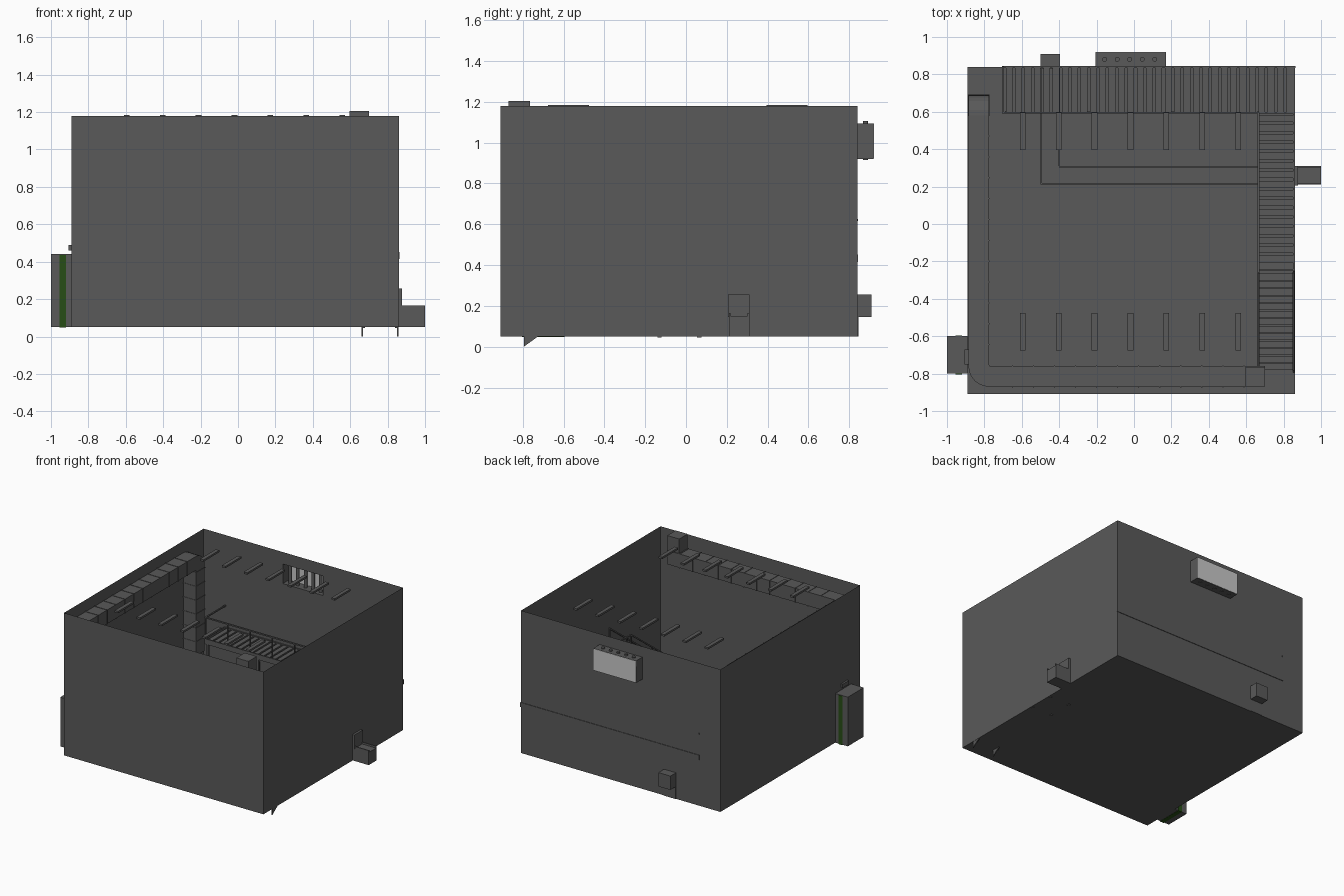
import bpy, bmesh, math
from mathutils import Vector, Matrix

if "Cube" in bpy.data.objects:
    bpy.data.objects.remove(bpy.data.objects["Cube"])

def material(name, rgb):
    m = bpy.data.materials.new(name)
    m.diffuse_color = (*rgb, 1)
    m.use_nodes = True
    m.node_tree.nodes["Principled BSDF"].inputs["Base Color"].default_value = m.diffuse_color
    return m

GREY = material("dark_grey", (0.10, 0.10, 0.10))
PALE = material("pale_grey", (0.58, 0.58, 0.58))
GREEN = material("door_green", (0.02, 0.075, 0.008))

class Part:
    """Collects boxes, quads, prisms and bars into one named object."""
    def __init__(self, name, mat=GREY):
        self.name, self.mat, self.bm = name, mat, bmesh.new()

    def box(self, x0, x1, y0, y1, z0, z1):
        m = Matrix.Translation(((x0+x1)/2, (y0+y1)/2, (z0+z1)/2)) @ Matrix.Diagonal((x1-x0, y1-y0, z1-z0, 1))
        bmesh.ops.create_cube(self.bm, size=1, matrix=m)
        return self

    def bar(self, a, b, t=0.01):
        a, b = Vector(a), Vector(b)
        d = b - a
        m = Matrix.Translation((a+b)/2) @ d.to_track_quat('Z', 'Y').to_matrix().to_4x4() @ Matrix.Diagonal((t, t, d.length, 1))
        bmesh.ops.create_cube(self.bm, size=1, matrix=m)
        return self

    def quad(self, *pts):
        self.bm.faces.new([self.bm.verts.new(p) for p in pts])
        return self

    def prism(self, pts, offset):
        f = self.bm.faces.new([self.bm.verts.new(p) for p in pts])
        r = bmesh.ops.extrude_face_region(self.bm, geom=[f])
        bmesh.ops.translate(self.bm, vec=offset, verts=[v for v in r["geom"] if isinstance(v, bmesh.types.BMVert)])
        bmesh.ops.recalc_face_normals(self.bm, faces=self.bm.faces)
        return self

    def done(self):
        me = bpy.data.meshes.new(self.name)
        self.bm.to_mesh(me)
        self.bm.free()
        me.materials.append(self.mat)
        ob = bpy.data.objects.new(self.name, me)
        bpy.context.collection.objects.link(ob)
        return ob

X0, X1, Y0, Y1, Z0, Z1 = -0.89, 0.86, -0.91, 0.84, 0.05, 1.18

# Room shell: thin sheets, with openings built from strips around a hole
def wall(name, axis, pos, u0, u1, hole=None):
    p = Part(name)
    def sheet(a, b, c, d):
        if b - a > 1e-4 and d - c > 1e-4:
            pts = [(a, c), (b, c), (b, d), (a, d)]
            p.quad(*[(pos, u, z) if axis == 'x' else (u, pos, z) for u, z in pts])
    if hole:
        h0, h1, g0, g1 = hole
        sheet(u0, h0, Z0, Z1); sheet(h1, u1, Z0, Z1)
        sheet(h0, h1, Z0, g0); sheet(h0, h1, g1, Z1)
    else:
        sheet(u0, u1, Z0, Z1)
    p.done()

wall("front_wall", 'y', Y0, X0, X1)
wall("back_wall", 'y', Y1, X0, X1, (-0.195, 0.165, 0.93, 1.09))
wall("left_wall", 'x', X0, Y0, Y1, (-0.79, -0.61, Z0, 0.43))
wall("right_wall", 'x', X1, Y0, Y1)
Part("floor").quad((X0, Y0, Z0), (X1, Y0, Z0), (X1, Y1, Z0), (X0, Y1, Z0)).done()

# Window bay with pale pane and round bars
bay = Part("window_bay")
bay.box(-0.205, 0.17, Y1, 0.918, 0.92, 0.93).box(-0.205, 0.17, Y1, 0.918, 1.085, 1.095)
bay.box(-0.205, -0.195, Y1, 0.918, 0.92, 1.095).box(0.16, 0.17, Y1, 0.918, 0.92, 1.095)
bay.done()
Part("window_pane", PALE).box(-0.205, 0.17, 0.914, 0.92, 0.922, 1.093).done()
bars = Part("window_bars")
for i in range(5):
    bmesh.ops.create_cone(bars.bm, cap_ends=True, segments=12, radius1=0.013, radius2=0.013, depth=0.19,
                          matrix=Matrix.Translation((-0.157 + i*0.067, 0.88, 1.01)))
bars.done()

# Entrance recess on the left with green door
rec = Part("door_recess")
rec.box(-1, X0, -0.80, -0.79, Z0, 0.44).box(-1, X0, -0.61, -0.60, Z0, 0.44)
rec.box(-1, X0, -0.80, -0.60, 0.43, 0.44).box(-1, -0.99, -0.80, -0.60, Z0, 0.44).box(-1, X0, -0.80, -0.60, Z0, 0.055)
rec.done()
Part("door", GREEN).box(-0.955, -0.92, -0.804, -0.596, 0.048, 0.437).done()
Part("door_lamp").box(-0.905, -0.875, -0.75, -0.67, 0.46, 0.49).done()

# Ceiling light strips
strips = Part("light_strips")
for i in range(7):
    x = -0.595 + i*0.192
    for y in (-0.575, 0.495):
        strips.box(x-0.015, x+0.015, y-0.1, y+0.1, 1.17, 1.185)
strips.done()

# Air duct: left run, elbow down, rounded corner, front run, riser
def fan(cx, cy, r, a0):
    return [(cx, cy)] + [(cx + r*math.cos(a0 + k*math.pi/12), cy + r*math.sin(a0 + k*math.pi/12)) for k in range(7)]

duct = Part("air_duct")
duct.box(-0.885, -0.775, -0.755, 0.58, 0.98, 1.09)
duct.prism([(-0.885, y, z) for y, z in fan(0.58, 0.98, 0.11, 0)], (0.11, 0, 0))
duct.box(-0.885, -0.775, 0.58, 0.69, 0.30, 0.98)
duct.prism([(x, y, 0.98) for x, y in fan(-0.775, -0.76, 0.11, math.pi)], (0, 0, 0.11))
duct.box(-0.775, 0.70, -0.87, -0.76, 0.98, 1.09)
duct.box(0.595, 0.70, -0.87, -0.765, 1.09, 1.205)
duct.done()
seams = Part("duct_seams")
for i in range(12):
    y = 0.47 - i*0.1115
    seams.box(-0.888, -0.772, y-0.003, y+0.003, 0.977, 1.093)
    x = -0.65 + i*0.1125
    if x < 0.6:
        seams.box(x-0.003, x+0.003, -0.873, -0.757, 0.977, 1.093)
for i in range(6):
    z = 0.41 + i*0.11
    seams.box(-0.888, -0.772, 0.577, 0.693, z-0.003, z+0.003)
seams.done()

# Walkway deck: frame beams and slats along the back and right walls
frame = Part("walkway_frame")
frame.box(-0.705, X1, 0.59, 0.60, 0.41, 0.452).box(-0.705, 0.864, 0.834, 0.844, 0.415, 0.452)
frame.box(-0.705, -0.695, 0.59, Y1, 0.41, 0.452)
frame.box(0.66, 0.67, -0.25, 0.60, 0.41, 0.452).box(0.85, X1, -0.25, Y1, 0.41, 0.452)
frame.box(0.66, X1, -0.25, -0.24, 0.41, 0.452)
frame.done()
slats = Part("walkway_slats")
for i in range(31):
    x = -0.685 + i*0.05
    slats.box(x, x+0.036, 0.60, 0.835, 0.435, 0.446)
for i in range(16):
    y = 0.545 - i*0.05
    slats.box(0.67, 0.85, y, y+0.036, 0.435, 0.446)
slats.done()

# Support legs
legs = Part("walkway_legs")
for x in (-0.69, -0.25, 0.2, 0.66):
    legs.box(x, x+0.015, 0.59, 0.605, Z0, 0.42)
for y in (-0.13, 0.065):
    for x in (0.665, 0.84):
        legs.box(x, x+0.015, y-0.01, y+0.01, 0.045, 0.42)
legs.done()

# Stairs: side boards reach below the floor
stairs = Part("stairs")
for x in (0.66, 0.85):
    stairs.prism([(x, -0.24, 0.45), (x, -0.24, 0.40), (x, -0.795, 0.0), (x, -0.795, 0.06)], (0.008, 0, 0))
for i in range(13):
    y, z = -0.265 - i*0.04, 0.425 - i*0.029
    stairs.box(0.668, 0.85, y-0.036, y, z-0.006, z+0.004)
stairs.done()

# Hand rails and posts
rail = Part("hand_rails")
T = 0.62
rail.bar((-0.70, 0.843, T), (-0.70, 0.59, T)).bar((-0.70, 0.595, T), (0.665, 0.595, T))
rail.bar((0.665, 0.595, T), (0.665, -0.26, T))
for x in (0.665, 0.853):
    rail.bar((x, -0.26, T), (x, -0.78, 0.23))
    for k in range(3):
        y, z = -0.26 - k*0.26, T - k*0.195
        rail.bar((x, y, z), (x, y, z-0.19), 0.008)
for i in range(8):
    rail.bar((-0.70 + i*0.195, 0.595, 0.44), (-0.70 + i*0.195, 0.595, T), 0.008)
for i in range(1, 5):
    rail.bar((0.665, 0.595 - i*0.2, 0.44), (0.665, 0.595 - i*0.2, T), 0.008)
rail.done()

# L-shaped conveyor running through the back and right walls
belt = Part("conveyor")
belt.box(-0.50, 1.0, 0.21, 0.31, Z0, 0.15).box(-0.50, -0.395, 0.31, 0.845, Z0, 0.15)
belt.box(-0.50, 1.0, 0.21, 0.218, 0.15, 0.165).box(-0.40, 1.0, 0.302, 0.31, 0.15, 0.165)
belt.box(-0.50, -0.492, 0.21, Y1, 0.15, 0.165).box(-0.403, -0.395, 0.31, Y1, 0.15, 0.165)
belt.done()
Part("back_hatch").box(-0.50, -0.395, 0.83, 0.91, 0.147, 0.257).done()
Part("side_hatch").box(0.85, 0.878, 0.207, 0.31, 0.147, 0.257).done()
